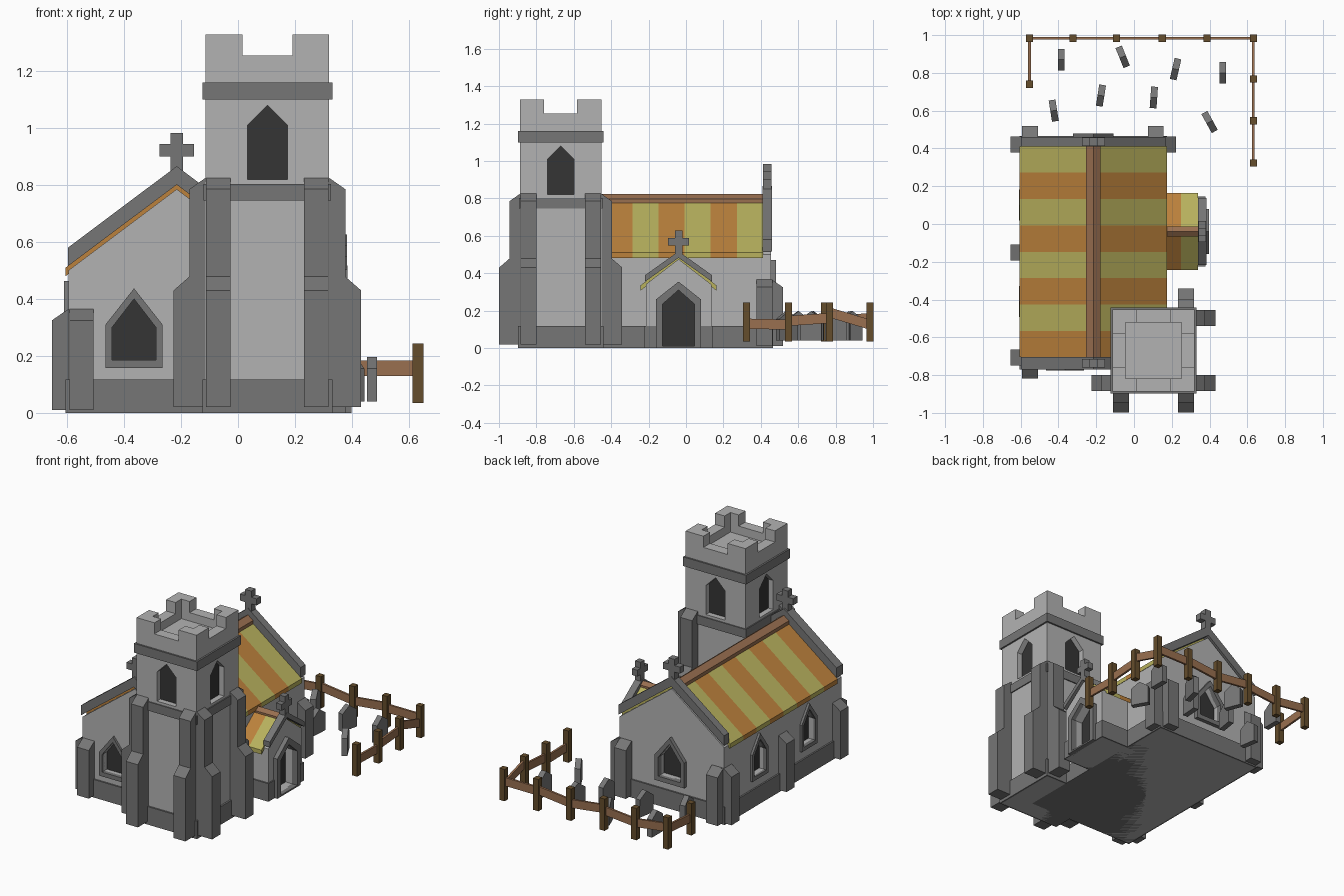
import bpy, bmesh
from math import radians, atan2, hypot
from mathutils import Matrix, Vector

if "Cube" in bpy.data.objects:
    bpy.data.objects.remove(bpy.data.objects["Cube"])


def material(name, *rgb):
    m = bpy.data.materials.new(name)
    m.diffuse_color = (*rgb, 1)
    m.use_nodes = True
    m.node_tree.nodes["Principled BSDF"].inputs["Base Color"].default_value = m.diffuse_color
    return m


STONE = material("light_stone", 0.45, 0.45, 0.45)
TRIM = material("trim_stone", 0.18, 0.18, 0.18)
DARK = material("dark_opening", 0.035, 0.035, 0.035)
ORANGE = material("orange_tile", 0.50, 0.22, 0.045)
YELLOW = material("yellow_tile", 0.48, 0.44, 0.11)
RIDGE = material("ridge_wood", 0.32, 0.16, 0.08)
POST = material("post_wood", 0.13, 0.075, 0.025)


def prism(name, pts, d0, d1, at, ang, mat):
    """Profile (u, z) extruded from depth d0 to d1; at ang 0 it faces -y."""
    bm = bmesh.new()
    M = Matrix.Translation((at[0], at[1], 0)) @ Matrix.Rotation(radians(ang), 4, 'Z')
    face = bm.faces.new([bm.verts.new(M @ Vector((u, -d0, z))) for u, z in pts])
    ext = bmesh.ops.extrude_face_region(bm, geom=[face])["geom"]
    shift = M.to_3x3() @ Vector((0, d0 - d1, 0))
    bmesh.ops.translate(bm, vec=shift, verts=[v for v in ext if isinstance(v, bmesh.types.BMVert)])
    bmesh.ops.recalc_face_normals(bm, faces=bm.faces)
    me = bpy.data.meshes.new(name)
    bm.to_mesh(me)
    bm.free()
    ob = bpy.data.objects.new(name, me)
    bpy.context.collection.objects.link(ob)
    me.materials.append(mat)
    return ob


def box(name, x0, x1, y0, y1, z0, z1, mat):
    return prism(name, [(x0, z0), (x1, z0), (x1, z1), (x0, z1)], -y1, -y0, (0, 0), 0, mat)


def cut(ob, cutter):
    mod = ob.modifiers.new("cut", 'BOOLEAN')
    mod.operation, mod.object, mod.solver = 'DIFFERENCE', cutter, 'EXACT'
    bpy.context.view_layer.objects.active = ob
    bpy.ops.object.modifier_apply(modifier=mod.name)
    bpy.data.objects.remove(cutter)


def arch(w, z0, spring, top):
    return [(-w, z0), (w, z0), (w, spring), (0, top), (-w, spring)]


def opening(name, body, at, ang, inner, outer=None, proud=0.015, deep=0.04):
    """Recess with a dark back panel and an optional raised surround."""
    cut(body, prism("cutter", inner, -deep, 0.05, at, ang, STONE))
    prism(name + "_pane", inner, -deep - 0.01, -deep + 0.004, at, ang, DARK)
    if outer:
        ring = prism(name + "_surround", outer, -0.01, proud, at, ang, TRIM)
        cut(ring, prism("cutter", inner, -0.1, 0.1, at, ang, TRIM))


def chevron(name, w, eave, peak, t, d0, d1, at, ang, mat):
    pts = [(-w, eave), (0, peak), (w, eave), (w, eave - t), (0, peak - t), (-w, eave - t)]
    return prism(name, pts, d0, d1, at, ang, mat)


def cross(name, at, ang, z, h, arm, t):
    a0, a1 = z + h * 0.42, z + h * 0.72
    pts = [(t, z), (t, a0), (arm, a0), (arm, a1), (t, a1), (t, z + h)]
    prism(name, pts + [(-u, v) for u, v in reversed(pts)], -t, t, at, ang, TRIM)


# Nave walls, plinth
NX, NY = -0.215, -0.15
nave = prism("nave_walls", [(-0.38, 0), (0.38, 0), (0.38, 0.5), (0, 0.785), (-0.38, 0.5)],
             -0.455, 0.76, (NX, 0), 0, STONE)
box("nave_plinth", NX - 0.39, NX + 0.39, -0.77, 0.465, 0, 0.118, TRIM)

# Striped nave roof and ridge
for i in range(8):
    y = -0.705 + i * 0.1395
    chevron("nave_roof_stripe", 0.39, 0.51, 0.803, 0.03, -y - 0.1395, -y, (NX, 0), 0, YELLOW if i % 2 else ORANGE)
chevron("nave_ridge", 0.038, 0.797, 0.823, 0.03, -0.41, 0.705, (NX, 0), 0, RIDGE)

# Gable copings and crosses
for y0, y1 in ((-0.77, -0.705), (0.41, 0.46)):
    chevron("gable_coping", 0.382, 0.58, 0.866, 0.065, -y1, -y0, (NX, 0), 0, TRIM)
    cross("gable_cross", (NX, (y0 + y1) / 2), 0, 0.84, 0.143, 0.061, 0.022)

# Nave windows
opening("front_window", nave, (-0.365, -0.76), 0, arch(0.077, 0.185, 0.30, 0.40), arch(0.1, 0.157, 0.31, 0.437))
opening("back_window", nave, (NX, 0.455), 180, arch(0.08, 0.20, 0.325, 0.43), arch(0.107, 0.17, 0.335, 0.47), 0.025)
for y in (0.10, -0.41):
    opening("side_window", nave, (-0.595, y), -90, arch(0.06, 0.20, 0.34, 0.425), arch(0.082, 0.175, 0.35, 0.463))


# Nave buttresses: x, y, facing angle of the outward axis
LOW = [(-0.02, 0.01), (0.058, 0.01), (0.058, 0.325), (0, 0.365), (-0.02, 0.365)]
for x, y, a in ((-0.595, -0.707, 180), (-0.595, NY, 180), (-0.595, 0.42, 180), (0.165, 0.42, 0),
                (-0.55, -0.76, -90), (-0.55, 0.46, 90), (0.115, 0.46, 90)):
    prism("nave_buttress", LOW, -0.042, 0.042, (x, y), a, TRIM)

# Tower with battlements
TX, TY, R = 0.103, -0.67, 0.217


def tower_box(name, rx, ry, z0, z1, mat):
    return box(name, TX - rx, TX + rx, TY - ry, TY + ry, z0, z1, mat)


tower = tower_box("tower_walls", R, R, 0, 1.328, STONE)
cut(tower, tower_box("cutter", 0.148, 0.148, 1.2, 1.5, STONE))
cut(tower, tower_box("cutter", 0.088, 0.4, 1.255, 1.5, STONE))
cut(tower, tower_box("cutter", 0.4, 0.088, 1.255, 1.5, STONE))
for name, z0, z1, r in (("tower_plinth", 0, 0.118, 0.228), ("tower_lower_band", 0.745, 0.803, 0.224),
                        ("tower_upper_band", 1.1, 1.16, 0.228)):
    band = tower_box(name, r, r, z0, z1, TRIM)
    if z0 > 1:
        cut(band, tower_box("cutter", 0.2, 0.2, 1, 1.2, TRIM))
for a, x, y in ((0, 0, -R), (90, R, 0), (180, 0, R), (-90, -R, 0)):
    opening("tower_window", tower, (TX + x, TY + y), a, arch(0.07, 0.82, 1.01, 1.08))

# Stepped tower buttresses
TALL = [(-0.02, 0.02), (0.112, 0.02), (0.112, 0.43), (0.057, 0.478), (0.057, 0.785), (0, 0.825), (-0.02, 0.825)]
B = 0.172
for x, y, a in ((-B, -R, -90), (B, -R, -90), (R, -B, 0), (R, B, 0), (B, R, 90), (-R, -B, 180)):
    prism("tower_buttress", TALL, -0.043, 0.043, (TX + x, TY + y), a, TRIM)

# Porch: walls, striped roof, coping, door, cross
PY = -0.04
porch = prism("porch_walls", [(-0.175, 0), (0.175, 0), (0.175, 0.34), (0, 0.475), (-0.175, 0.34)],
              0.1, 0.37, (0, PY), 90, STONE)
box("porch_plinth", 0.1, 0.378, PY - 0.185, PY - 0.11, 0, 0.118, TRIM)
box("porch_plinth", 0.1, 0.378, PY + 0.11, PY + 0.185, 0, 0.118, TRIM)
for d0, d1, m in ((0.08, 0.25, ORANGE), (0.25, 0.34, YELLOW)):
    chevron("porch_roof_stripe", 0.203, 0.335, 0.49, 0.028, d0, d1, (0, PY), 90, m)
chevron("porch_ridge", 0.027, 0.482, 0.502, 0.025, 0.02, 0.34, (0, PY), 90, RIDGE)
chevron("porch_coping", 0.178, 0.39, 0.517, 0.035, 0.338, 0.384, (0, PY), 90, TRIM)
cross("porch_cross", (0.362, PY), 90, 0.49, 0.137, 0.055, 0.02)
opening("porch_door", porch, (0.37, PY), 90, arch(0.085, 0.01, 0.235, 0.31), arch(0.12, 0, 0.26, 0.355), 0.028, 0.06)

# Gravestones: x, y, turn
for x, y, a in ((-0.385, 0.87, 0), (-0.06, 0.885, 22), (0.22, 0.82, -13), (0.47, 0.80, 0),
                (-0.175, 0.68, -9), (0.105, 0.67, -4), (-0.425, 0.60, 9), (0.40, 0.54, 29)):
    prism("gravestone", arch(0.057, 0.04, 0.155, 0.197), -0.018, 0.018, (x, y), 90 + a, TRIM)

# Fence: post positions in order, with rail heights at each rail's ends
posts = [(-0.553, 0.74), (-0.553, 0.983), (-0.323, 0.983), (-0.093, 0.983), (0.15, 0.983),
         (0.387, 0.983), (0.632, 0.983), (0.632, 0.767), (0.632, 0.547), (0.632, 0.323)]
rails = [(0.14, 0.16), (0.17, 0.14), (0.14, 0.16), (0.17, 0.14), (0.14, 0.165),
         (0.157, 0.157), (0.125, 0.19), (0.16, 0.145), (0.125, 0.13)]
for x, y in posts:
    box("fence_post", x - 0.019, x + 0.019, y - 0.019, y + 0.019, 0.035, 0.243, POST)
for (ax, ay), (bx, by), (za, zb) in zip(posts, posts[1:], rails):
    n, h = hypot(bx - ax, by - ay), 0.027
    prism("fence_rail", [(0, za - h), (n, zb - h), (n, zb + h), (0, za + h)], -0.007, 0.007,
          (ax, ay), atan2(by - ay, bx - ax) * 57.29578, RIDGE)
